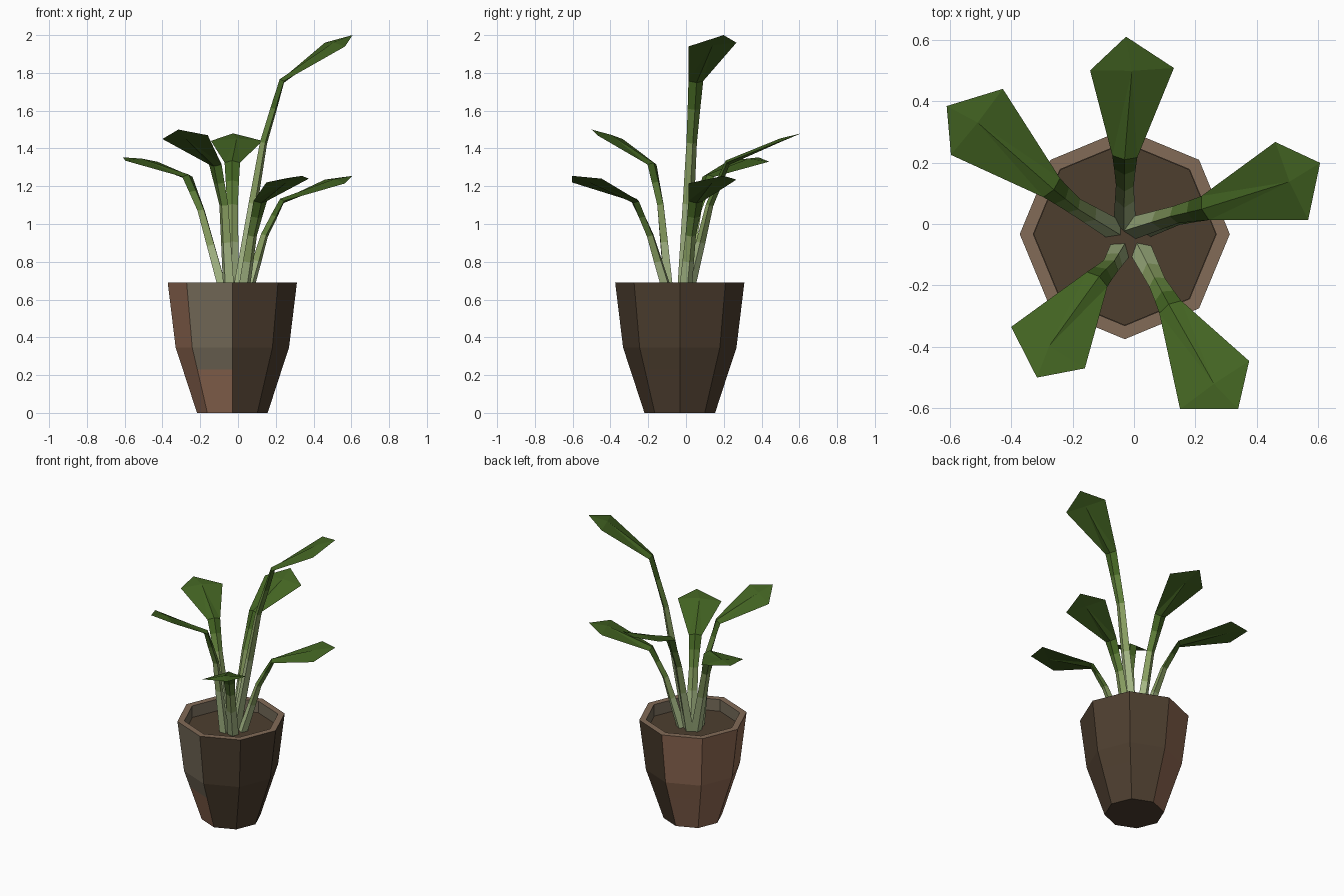
import bpy, bmesh, math
from mathutils import Vector

if "Cube" in bpy.data.objects:
    bpy.data.objects.remove(bpy.data.objects["Cube"])


def mat(name, r, g, b):
    lin = [((c / 255 + 0.055) / 1.055) ** 2.4 for c in (r, g, b)]
    m = bpy.data.materials.new(name)
    m.diffuse_color = (*lin, 1)
    m.use_nodes = True
    m.node_tree.nodes["Principled BSDF"].inputs["Base Color"].default_value = m.diffuse_color
    return m


DARK = mat("dark earth brown", 77, 62, 47)
RUST = mat("rust clay", 146, 107, 84)
WORN = mat("worn grey clay", 118, 108, 90)
RIM = mat("rim clay", 130, 107, 87)
LEAF = mat("leaf green", 67, 100, 34)
MID = mat("stem green", 96, 128, 58)
LIGHT = mat("light stem green", 138, 160, 98)
PALE = mat("pale stem green", 166, 184, 134)


def finish(name, bm, mats):
    bmesh.ops.recalc_face_normals(bm, faces=bm.faces)
    me = bpy.data.meshes.new(name)
    bm.to_mesh(me)
    bm.free()
    for m in mats:
        me.materials.append(m)
    ob = bpy.data.objects.new(name, me)
    bpy.context.collection.objects.link(ob)


CENTRE = Vector((-0.03, -0.033, 0))


def octagon(bm, r, z):
    return [bm.verts.new(CENTRE + Vector((r * math.cos(i * math.pi / 4),
                                          r * math.sin(i * math.pi / 4), z))) for i in range(8)]


def bridge(bm, a, b, index=0):
    n = len(a)
    for i in range(n):
        f = bm.faces.new((a[i], a[(i + 1) % n], b[(i + 1) % n], b[i]))
        f.material_index = index


# Pot: octagonal turned profile with a flat rim, hollow inside
bm = bmesh.new()
rings = [octagon(bm, r, z) for r, z in
         [(0.187, 0), (0.262, 0.23), (0.30, 0.345), (0.342, 0.69), (0.298, 0.69), (0.298, 0.60)]]
for i, (a, b) in enumerate(zip(rings, rings[1:])):
    bridge(bm, a, b, 3 if i == 3 else 2 if i == 4 else 0)
bm.faces.new(rings[0])
bm.faces.new(rings[-1])
# Outer wall: dark on the +x half, weathered clay on the -x half, worn patch at front left
for f in bm.faces:
    c = f.calc_center_median() - CENTRE
    if f.material_index == 0 and c.x < -0.02:
        f.material_index = 2 if c.y < -0.2 and c.z > 0.25 else 1
finish("pot", bm, [DARK, RUST, WORN, RIM])

# Soil disc inside the pot
bm = bmesh.new()
low, top = octagon(bm, 0.296, 0.601), octagon(bm, 0.297, 0.61)
bridge(bm, low, top)
bm.faces.new(low)
bm.faces.new(top)
finish("soil", bm, [DARK])


def leaf(name, base, mid, neck, left, tip, right):
    """Four-sided stem through base, mid and neck, flaring into a creased fan blade."""
    base, mid, neck, left, tip, right = map(Vector, (base, mid, neck, left, tip, right))
    bm = bmesh.new()
    centre = (left + right) * 0.5
    heading = centre - neck
    side = Vector((heading.y, -heading.x, 0)).normalized()

    # Stem, fading from pale at the soil to leaf green at the neck
    path = [base, base.lerp(mid, 0.62), mid, mid.lerp(neck, 0.55), neck]
    sizes = [(0.037, 0.030), (0.032, 0.025), (0.029, 0.020), (0.035, 0.018), (0.041, 0.015)]
    rings = []
    for i, (p, (w, t)) in enumerate(zip(path, sizes)):
        tangent = path[min(i + 1, 4)] - path[max(i - 1, 0)]
        if i == 4:
            tangent = (neck - mid).normalized() + heading.normalized()
        up = side.cross(tangent).normalized()
        rings.append([bm.verts.new(p + o) for o in (-side * w, up * t, side * w, -up * t)])
    for i in range(4):
        bridge(bm, rings[i], rings[i + 1], 3 - i)
    bm.faces.new(rings[0]).material_index = 3

    # Blade: upper and lower fans sharing one outline
    nl, nt, nr, nb = rings[4]
    up = side.cross(heading).normalized()
    notch = tip.lerp(right, 0.28)
    l, t, n, r = [bm.verts.new(p) for p in (left, tip, notch, right)]
    for nk, lift in ((nt, 0.014), (nb, -0.004)):
        c = bm.verts.new(centre + up * lift)
        for f in ((nl, l, c), (nl, c, nk), (nk, c, nr), (nr, c, r), (l, t, c), (t, n, c), (n, r, c)):
            bm.faces.new(f)
    finish(name, bm, [LEAF, MID, LIGHT, PALE])


# Each row: stem base, bend, neck, then blade left corner, tip, right corner
leaf("tall_leaf", (-0.01, -0.015, 0.58), (0.135, 0.03, 1.43), (0.232, 0.052, 1.757),
     (0.46, 0.267, 1.96), (0.606, 0.199, 2.0), (0.567, 0.013, 1.94))
leaf("low_right_leaf", (0.035, -0.01, 0.58), (0.14, 0.025, 0.94), (0.232, 0.052, 1.122),
     (0.46, 0.267, 1.235), (0.606, 0.199, 1.255), (0.567, 0.013, 1.215))
leaf("back_leaf", (-0.03, 0.0, 0.58), (-0.03, 0.125, 1.10), (-0.03, 0.22, 1.325),
     (-0.143, 0.50, 1.44), (-0.026, 0.61, 1.48), (0.13, 0.508, 1.44))
leaf("back_left_leaf", (-0.06, -0.02, 0.58), (-0.195, 0.06, 1.07), (-0.268, 0.118, 1.25),
     (-0.596, 0.225, 1.335), (-0.61, 0.384, 1.353), (-0.427, 0.44, 1.33))
leaf("front_left_leaf", (-0.045, -0.085, 0.58), (-0.075, -0.135, 1.10), (-0.12, -0.18, 1.315),
     (-0.16, -0.47, 1.47), (-0.316, -0.50, 1.50), (-0.40, -0.335, 1.45))
leaf("front_right_leaf", (0.02, -0.08, 0.58), (0.075, -0.19, 0.94), (0.118, -0.27, 1.122),
     (0.375, -0.446, 1.24), (0.339, -0.603, 1.255), (0.15, -0.603, 1.22))
